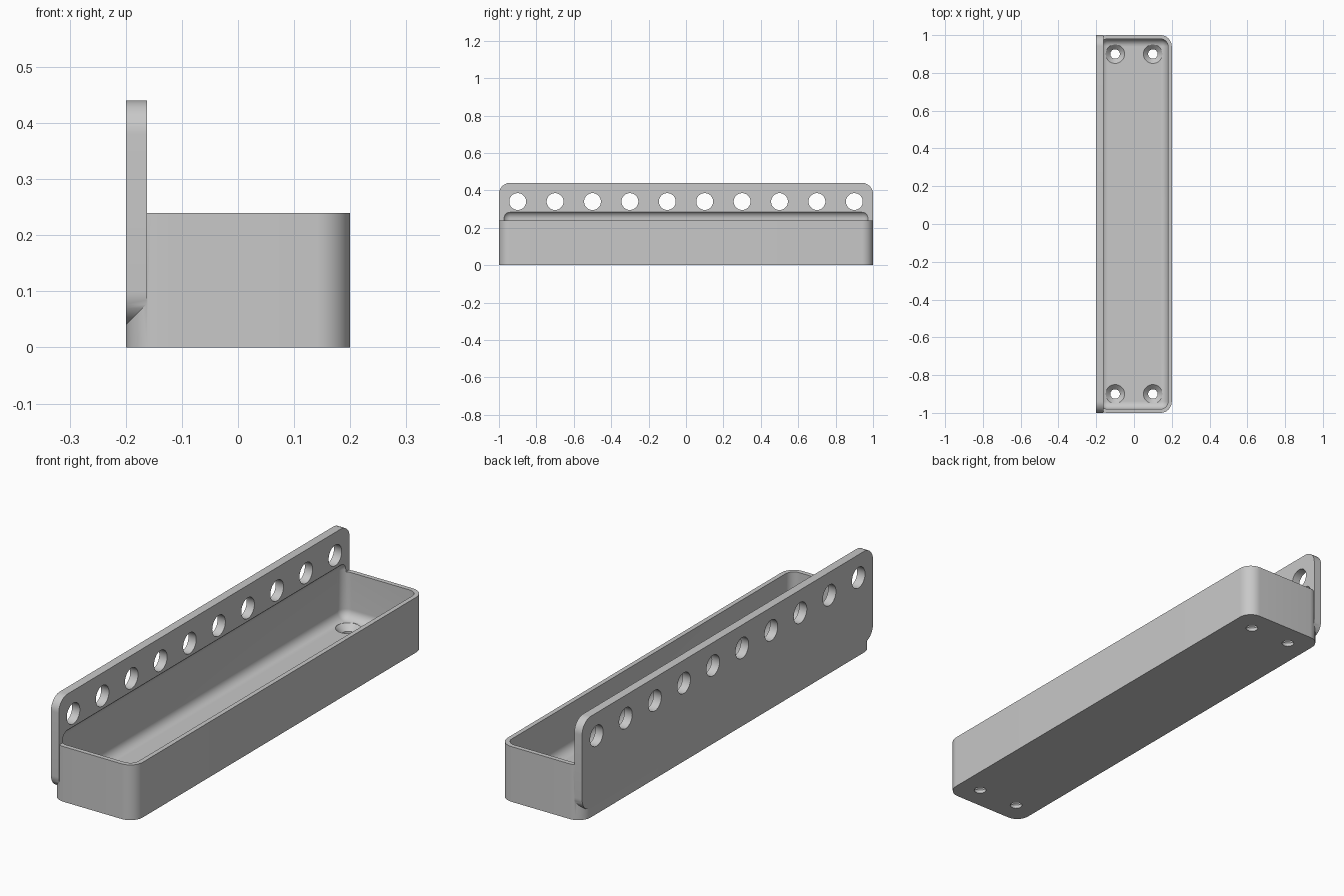
import bpy, bmesh, math
from mathutils import Matrix, Vector

cube = bpy.data.objects.get("Cube")
if cube:
    bpy.data.objects.remove(cube, do_unlink=True)

grey = bpy.data.materials.new("light grey")
grey.use_nodes = True
colour = (0.58, 0.58, 0.58, 1)
grey.diffuse_color = colour
grey.node_tree.nodes["Principled BSDF"].inputs["Base Color"].default_value = colour


def make_object(name, bm):
    bmesh.ops.recalc_face_normals(bm, faces=bm.faces)
    mesh = bpy.data.meshes.new(name)
    bm.to_mesh(mesh)
    bm.free()
    mesh.materials.append(grey)
    obj = bpy.data.objects.new(name, mesh)
    bpy.context.collection.objects.link(obj)
    return obj


def rounded_box(name, low, high, radius, axis=None, segments=12):
    """Box between two corners; rounds edges along one axis, or all edges."""
    low, high = Vector(low), Vector(high)
    bm = bmesh.new()
    bmesh.ops.create_cube(bm, size=1)
    for v in bm.verts:
        v.co = (low + high) / 2 + v.co * (high - low)
    edges = [e for e in bm.edges if axis is None or
             abs((e.verts[0].co - e.verts[1].co).normalized()[axis]) > 0.9]
    bmesh.ops.bevel(bm, geom=edges, offset=radius, offset_type='OFFSET',
                    segments=segments, profile=0.5, affect='EDGES')
    return make_object(name, bm)


def add_cone(bm, centre, r_low, r_high, depth, turn=Matrix()):
    bmesh.ops.create_cone(bm, cap_ends=True, segments=48, radius1=r_low,
                          radius2=r_high, depth=depth,
                          matrix=Matrix.Translation(centre) @ turn)


def combine(target, tool, operation):
    mod = target.modifiers.new(operation.lower(), 'BOOLEAN')
    mod.object, mod.operation, mod.solver = tool, operation, 'EXACT'
    bpy.context.view_layer.objects.active = target
    bpy.ops.object.modifier_apply(modifier=mod.name)
    bpy.data.objects.remove(tool, do_unlink=True)


# Tray body with the upright back plate
tray = rounded_box("rail_tray", (-0.2, -1, 0), (0.2, 1, 0.24), 0.06, axis=2)
plate = rounded_box("back_plate", (-0.2, -1, 0.04), (-0.1625, 1, 0.44), 0.06, axis=0)
combine(tray, plate, 'UNION')

# Filleted hollow, which also bites a shallow recess into the plate
hollow = rounded_box("hollow", (-0.18, -0.98, 0.04), (0.18, 0.98, 0.29), 0.04)
combine(tray, hollow, 'DIFFERENCE')

# Row of round holes through the plate
bm = bmesh.new()
for i in range(10):
    add_cone(bm, (-0.18, -0.9 + 0.2 * i, 0.34), 0.045, 0.045, 0.2,
             Matrix.Rotation(math.pi / 2, 4, 'Y'))
combine(tray, make_object("plate_holes", bm), 'DIFFERENCE')

# Countersunk screw holes in the floor
corners = [(x, y) for x in (-0.1, 0.1) for y in (-0.9, 0.9)]
for name, low, high, z, depth in (("screw_holes", 0.025, 0.025, 0.02, 0.1),
                                  ("countersinks", 0.025, 0.05, 0.0275, 0.025)):
    bm = bmesh.new()
    for x, y in corners:
        add_cone(bm, (x, y, z), low, high, depth)
        if name == "countersinks":
            # Clear the floor fillet above each countersink
            add_cone(bm, (x, y, z + depth), high, high, depth)
            bmesh.ops.remove_doubles(bm, verts=bm.verts, dist=0.0001)
    if name == "countersinks":
        # Drop the doubled discs between cone and clearance
        inner = [f for f in bm.faces if len(f.verts) > 4
                 and abs(f.calc_center_median().z - 0.04) < 0.001]
        bmesh.ops.delete(bm, geom=inner, context='FACES_ONLY')
    combine(tray, make_object(name, bm), 'DIFFERENCE')

# Smooth the fillets, keep real corners crisp
bpy.ops.object.select_all(action='DESELECT')
tray.select_set(True)
bpy.context.view_layer.objects.active = tray
bpy.ops.object.shade_smooth_by_angle(angle=math.radians(30))
